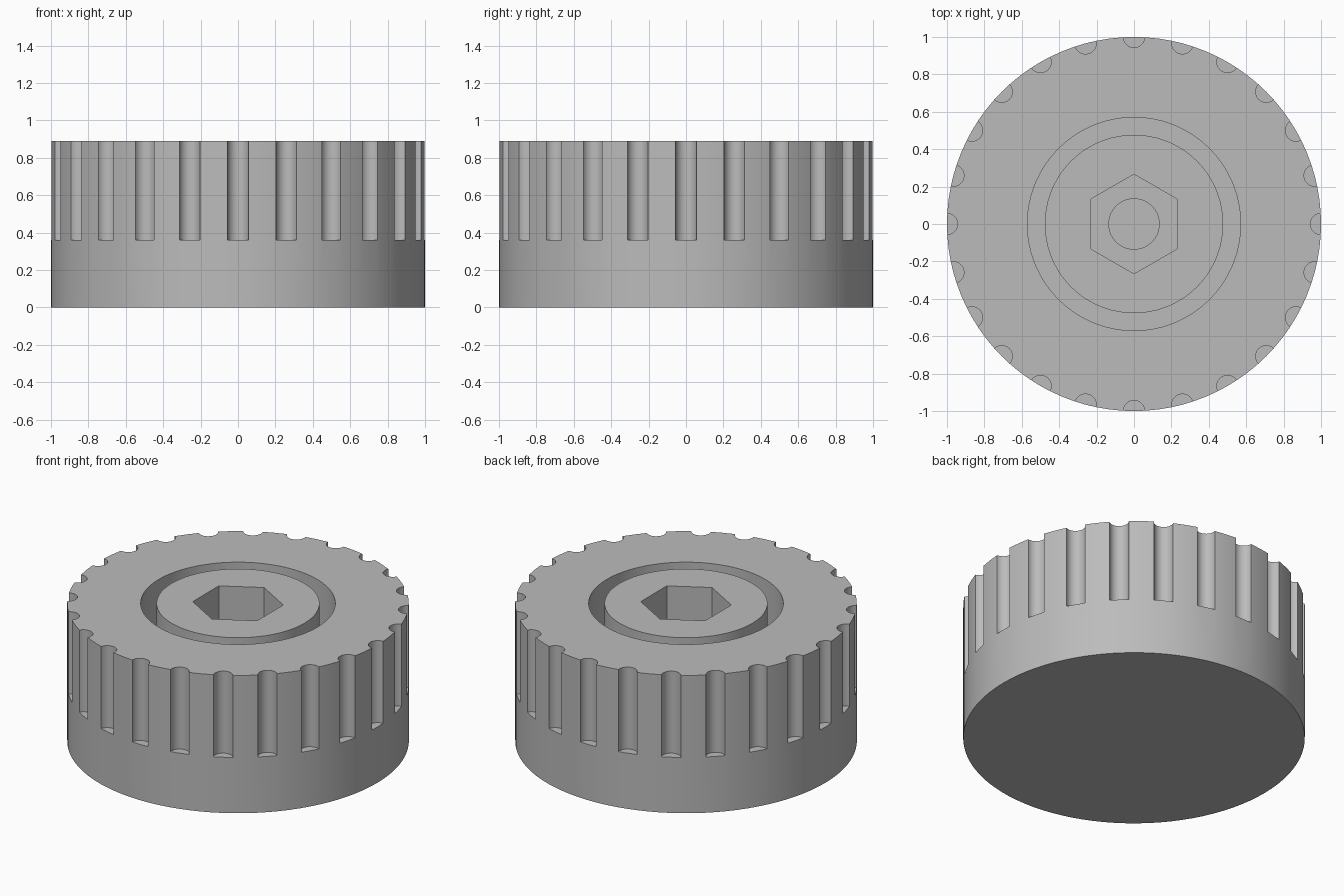
import bpy, bmesh, math
from mathutils import Matrix

if "Cube" in bpy.data.objects:
    bpy.data.objects.remove(bpy.data.objects["Cube"])

HEIGHT = 0.89
GROOVE_FLOOR = 0.36
WELL_FLOOR = 0.36

grey = bpy.data.materials.new("plain grey")
grey.diffuse_color = (0.5, 0.5, 0.5, 1)
grey.use_nodes = True
grey.node_tree.nodes["Principled BSDF"].inputs["Base Color"].default_value = grey.diffuse_color


def prisms(name, radius, z0, z1, sides, centres=((0, 0),), turn=0.0):
    """One object holding an upright prism at every centre."""
    bm = bmesh.new()
    for x, y in centres:
        place = Matrix.Translation((x, y, (z0 + z1) / 2)) @ Matrix.Rotation(turn, 4, 'Z')
        bmesh.ops.create_cone(bm, cap_ends=True, segments=sides, radius1=radius,
                              radius2=radius, depth=z1 - z0, matrix=place)
    mesh = bpy.data.meshes.new(name)
    bm.to_mesh(mesh)
    bm.free()
    mesh.materials.append(grey)
    obj = bpy.data.objects.new(name, mesh)
    bpy.context.collection.objects.link(obj)
    return obj


def cut(target, cutter):
    """Subtract the cutter for good, then remove it."""
    mod = target.modifiers.new("cut", 'BOOLEAN')
    mod.operation = 'DIFFERENCE'
    mod.solver = 'EXACT'
    mod.object = cutter
    bpy.context.view_layer.objects.active = target
    bpy.ops.object.modifier_apply(modifier=mod.name)
    bpy.data.objects.remove(cutter)


# Knob body with 24 grip grooves and a round well in the top
body = prisms("knob_body", 1.0, 0, HEIGHT, 96)
rim = [(math.cos(math.tau * i / 24), math.sin(math.tau * i / 24)) for i in range(24)]
cut(body, prisms("groove_cutter", 0.057, GROOVE_FLOOR, HEIGHT + 0.2, 24, rim))
cut(body, prisms("well_cutter", 0.57, WELL_FLOOR, HEIGHT + 0.2, 72))

# Hub in the well, with a hex socket and a round bore below it
hub = prisms("hub", 0.477, WELL_FLOOR - 0.04, HEIGHT, 72)
cut(hub, prisms("socket_cutter", 0.266, 0.5, HEIGHT + 0.2, 6))
cut(hub, prisms("bore_cutter", 0.135, 0.38, 0.7, 40))

# Smooth round walls, keep edges sharp
bpy.ops.object.select_all(action='DESELECT')
for obj in (body, hub):
    obj.select_set(True)
bpy.context.view_layer.objects.active = body
bpy.ops.object.shade_smooth_by_angle(angle=math.radians(30))
